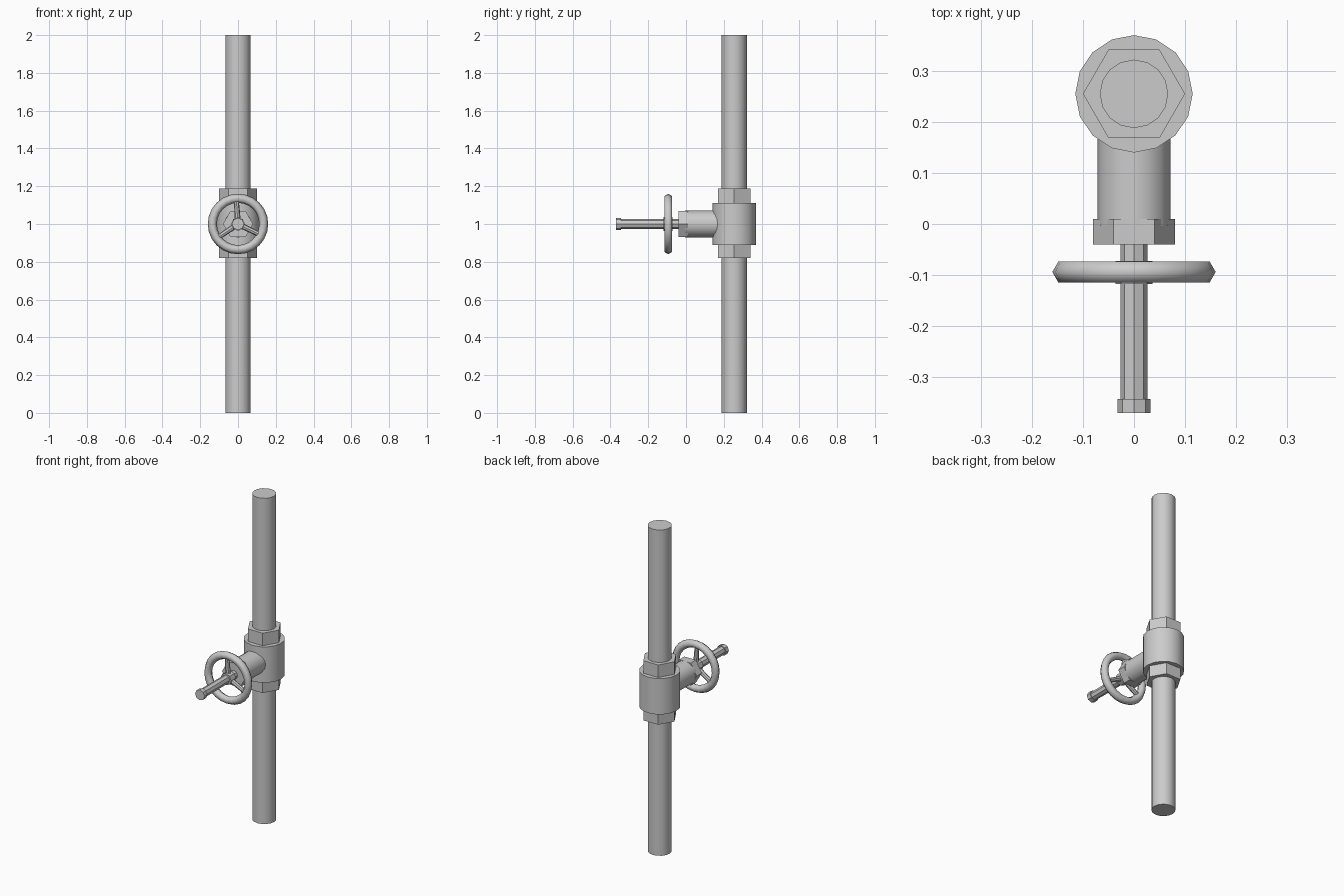
import bpy, math
from mathutils import Matrix, Vector

cube = bpy.data.objects.get("Cube")
if cube:
    bpy.data.objects.remove(cube, do_unlink=True)

metal = bpy.data.materials.new("grey_metal")
metal.use_nodes = True
colour = (0.6, 0.6, 0.6, 1)
metal.diffuse_color = colour
metal.node_tree.nodes["Principled BSDF"].inputs["Base Color"].default_value = colour

PIPE_Y = 0.255    # axis of the vertical pipe
WHEEL_Y = -0.094  # plane of the handwheel


def finish(name, angle=30):
    obj = bpy.context.object
    obj.name = name
    obj.data.materials.append(metal)
    bpy.ops.object.shade_smooth_by_angle(angle=math.radians(angle))
    return obj


def rod(name, start, end, radius, sides, tip=None, turn=0):
    """Capped prism or cone between two points."""
    a, b = Vector(start), Vector(end)
    bpy.ops.mesh.primitive_cone_add(vertices=sides, radius1=radius,
                                    radius2=radius if tip is None else tip,
                                    depth=(b - a).length)
    obj = finish(name)
    spin = Matrix.Rotation(math.radians(turn), 4, 'Z')
    aim = (b - a).to_track_quat('Z', 'Y').to_matrix().to_4x4()
    obj.matrix_world = Matrix.Translation((a + b) / 2) @ aim @ spin
    return obj


def upright(name, z0, z1, radius, sides, turn=0):
    return rod(name, (0, PIPE_Y, z0), (0, PIPE_Y, z1), radius, sides, turn=turn)


def forward(name, y0, y1, radius, sides, turn=0):
    return rod(name, (0, y0, 1), (0, y1, 1), radius, sides, turn=turn)


# Vertical pipe, valve body and union nuts
upright("pipe", 0, 2, 0.067, 16)
upright("valve_body", 0.89, 1.11, 0.115, 16)
upright("lower_nut", 0.82, 0.89, 0.1, 6, 90)
upright("upper_nut", 1.11, 1.187, 0.1, 6, 90)

# Bonnet with its packing nut
forward("bonnet", 0.2, -0.004, 0.0715, 16)
forward("packing_nut", 0.01, -0.04, 0.08, 6, 90)

# Stem with its end cap
forward("stem", -0.03, -0.35, 0.026, 8)
forward("stem_cap", -0.343, -0.37, 0.032, 8)

# Handwheel rim, hub and three spokes
bpy.ops.mesh.primitive_torus_add(major_radius=0.136, minor_radius=0.024,
                                 major_segments=24, minor_segments=6,
                                 location=(0, WHEEL_Y, 1),
                                 rotation=(math.pi / 2, 0, 0))
finish("handwheel_rim", 180)
forward("handwheel_hub", -0.072, -0.118, 0.036, 8)
for i in range(3):
    a = math.radians(94 + 120 * i)
    rim = (0.13 * math.cos(a), WHEEL_Y, 1 + 0.13 * math.sin(a))
    rod(f"spoke_{i + 1}", (0, WHEEL_Y, 1), rim, 0.016, 8, 0.013)
